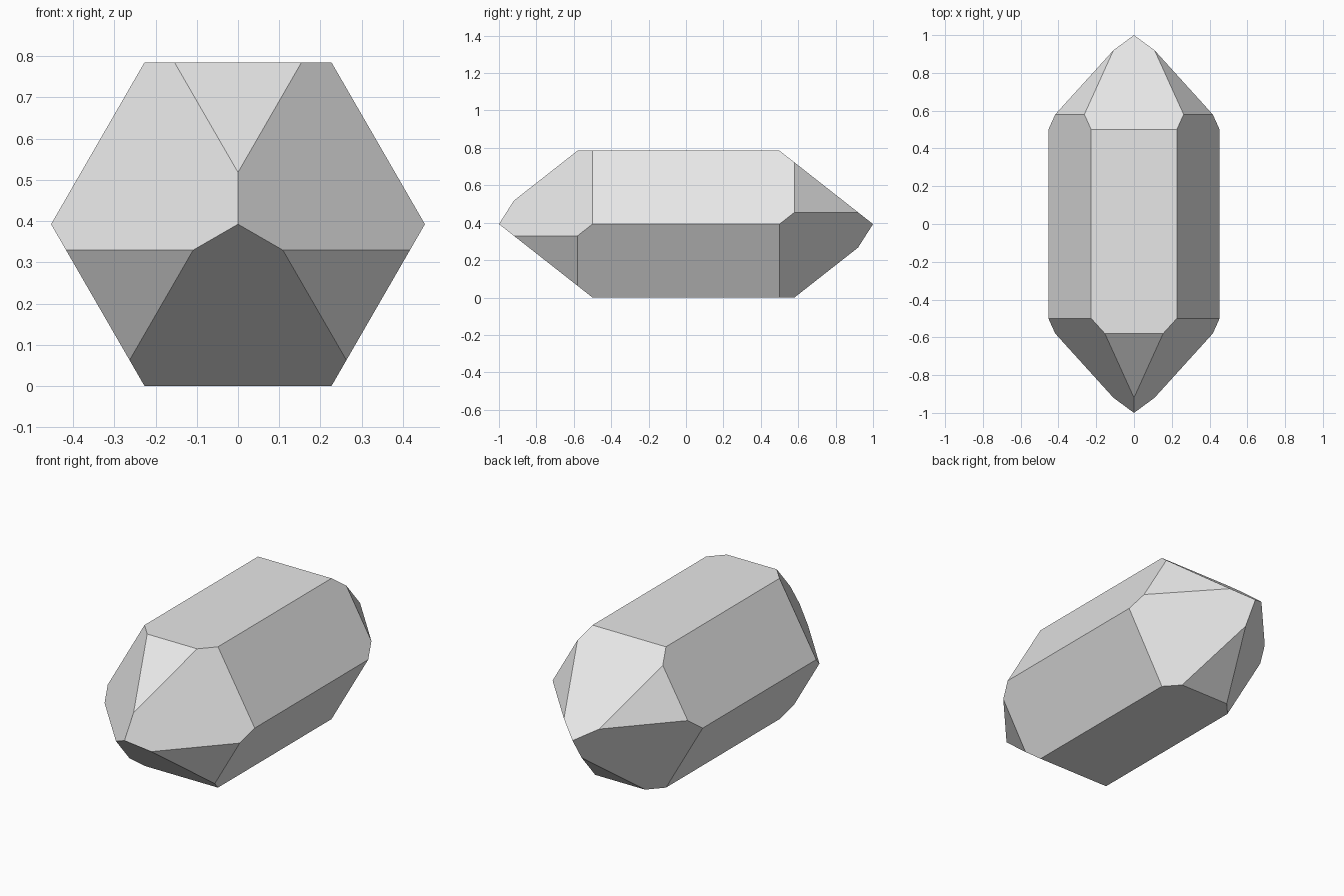
import bpy
import bmesh
from math import radians, sin, cos
from mathutils import Matrix, Vector

cube = bpy.data.objects.get("Cube")
if cube:
    bpy.data.objects.remove(cube, do_unlink=True)

APOTHEM = 0.3925
RADIUS = APOTHEM / cos(radians(30))
TAPER = 0.5          # length over which a tip face falls to the axis
LARGE_TIP = 1.0      # where the large tip faces meet the axis
SMALL_TIP = 1.08     # where the small tip faces would meet the axis

# Pale grey mineral
grey = bpy.data.materials.new("pale_grey")
grey.use_nodes = True
colour = (0.8, 0.8, 0.8, 1.0)
grey.diffuse_color = colour
grey.node_tree.nodes["Principled BSDF"].inputs["Base Color"].default_value = colour

# Six-sided prism lying along y, with ridges at left and right
bm = bmesh.new()
bmesh.ops.create_cone(bm, cap_ends=True, segments=6, radius1=RADIUS,
                      radius2=RADIUS, depth=2.4)
turn = Matrix.Rotation(radians(90), 4, "X") @ Matrix.Rotation(radians(30), 4, "Z")
bmesh.ops.transform(bm, matrix=turn, verts=bm.verts)


def cut_face(point, normal):
    """Slice off everything beyond a plane and close the hole."""
    geom = bm.verts[:] + bm.edges[:] + bm.faces[:]
    bmesh.ops.bisect_plane(bm, geom=geom, dist=1e-5, plane_co=point,
                           plane_no=normal, clear_outer=True)
    rim = [e for e in bm.edges if e.is_boundary]
    if rim:
        bmesh.ops.holes_fill(bm, edges=rim, sides=0)


# Tips: three large and three small faces alternate, reversed at the far end
for end in (-1, 1):
    for i in range(6):
        angle = radians(90 + 60 * i)
        large = (i % 2 == 1) if end < 0 else (i % 2 == 0)
        tip = LARGE_TIP if large else SMALL_TIP
        normal = Vector((cos(angle) * TAPER, end * APOTHEM, sin(angle) * TAPER))
        cut_face(Vector((0, end * tip, 0)), normal.normalized())

bmesh.ops.remove_doubles(bm, verts=bm.verts, dist=1e-4)
bmesh.ops.translate(bm, vec=(0, 0, APOTHEM), verts=bm.verts)
bmesh.ops.recalc_face_normals(bm, faces=bm.faces)

mesh = bpy.data.meshes.new("crystal")
bm.to_mesh(mesh)
bm.free()
mesh.materials.append(grey)
crystal = bpy.data.objects.new("crystal", mesh)
bpy.context.collection.objects.link(crystal)
